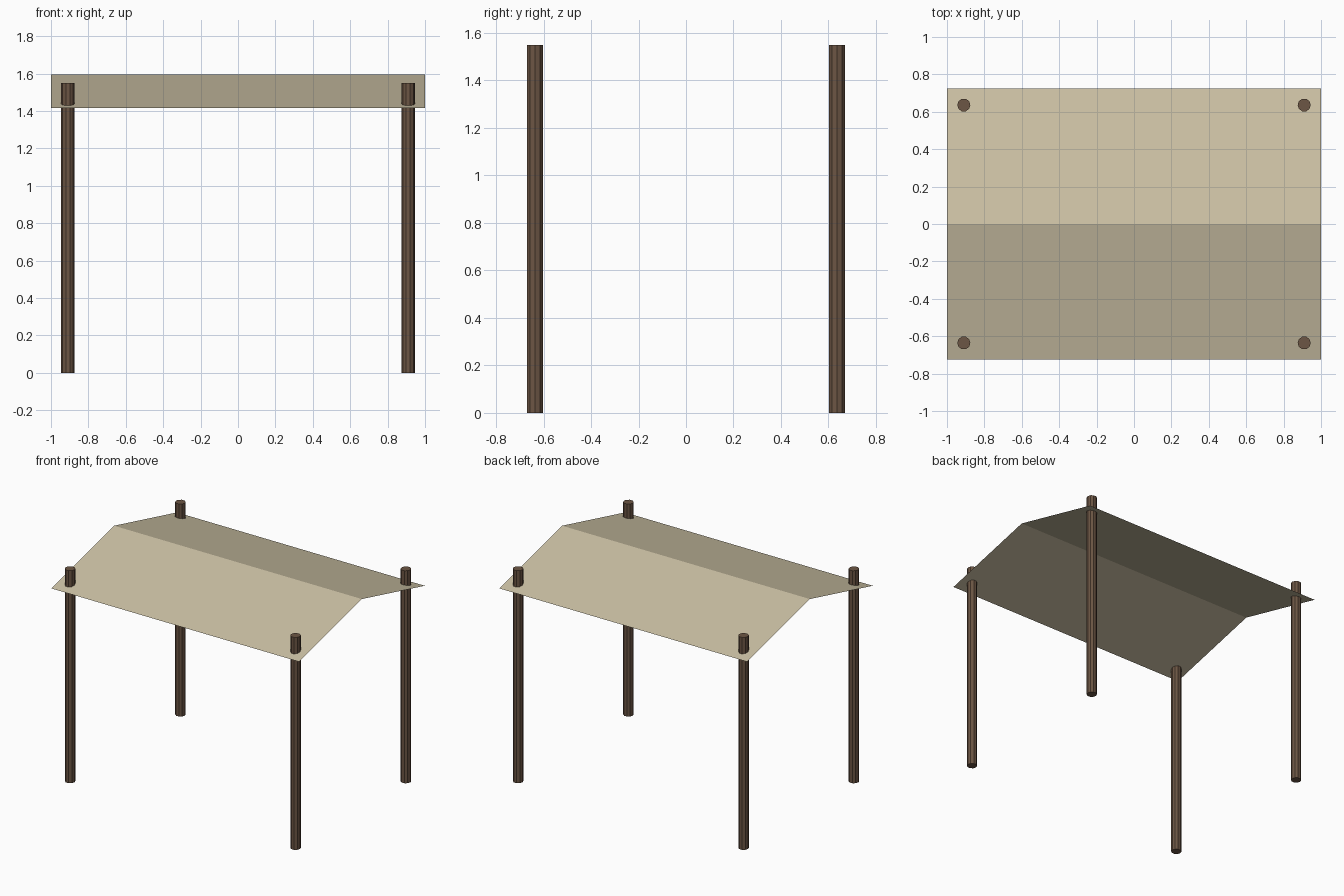
import bpy
import math

cube = bpy.data.objects.get("Cube")
if cube:
    bpy.data.objects.remove(cube, do_unlink=True)


def material(name, color):
    mat = bpy.data.materials.new(name)
    mat.use_nodes = True
    mat.diffuse_color = color
    for node in mat.node_tree.nodes:
        if node.type == 'BSDF_PRINCIPLED':
            node.inputs["Base Color"].default_value = color
    return mat


canvas = material("canvas_beige", (0.60, 0.53, 0.37, 1))
wood = material("dark_wood", (0.15, 0.092, 0.058, 1))

POST_HEIGHT, POST_RADIUS = 1.55, 0.035
POST_X, POST_Y = 0.91, 0.636
HALF_LENGTH, HALF_WIDTH = 1.0, 0.725
EAVE_Z, RIDGE_Z = 1.415, 1.595


def post(name, x, y):
    bpy.ops.mesh.primitive_cylinder_add(
        vertices=10, radius=POST_RADIUS, depth=POST_HEIGHT,
        location=(x, y, POST_HEIGHT / 2), rotation=(0, 0, math.pi / 2))
    obj = bpy.context.object
    obj.name = name
    obj.data.materials.append(wood)


# Four corner posts, poking through the canopy
for end, sy in (("front", -1), ("back", 1)):
    for side, sx in (("right", -1), ("left", 1)):
        post(f"{end}_{side}_post", sx * POST_X, sy * POST_Y)

# Canopy: a thin sheet, its ridge profile swept along x
profile = [(-HALF_WIDTH, EAVE_Z), (0, RIDGE_Z), (HALF_WIDTH, EAVE_Z)]
verts = [(x, y, z) for y, z in profile for x in (-HALF_LENGTH, HALF_LENGTH)]
faces = [(i, i + 1, i + 3, i + 2) for i in (0, 2)]
mesh = bpy.data.meshes.new("canopy")
mesh.from_pydata(verts, [], faces)
mesh.materials.append(canvas)
canopy = bpy.data.objects.new("canopy", mesh)
bpy.context.collection.objects.link(canopy)
